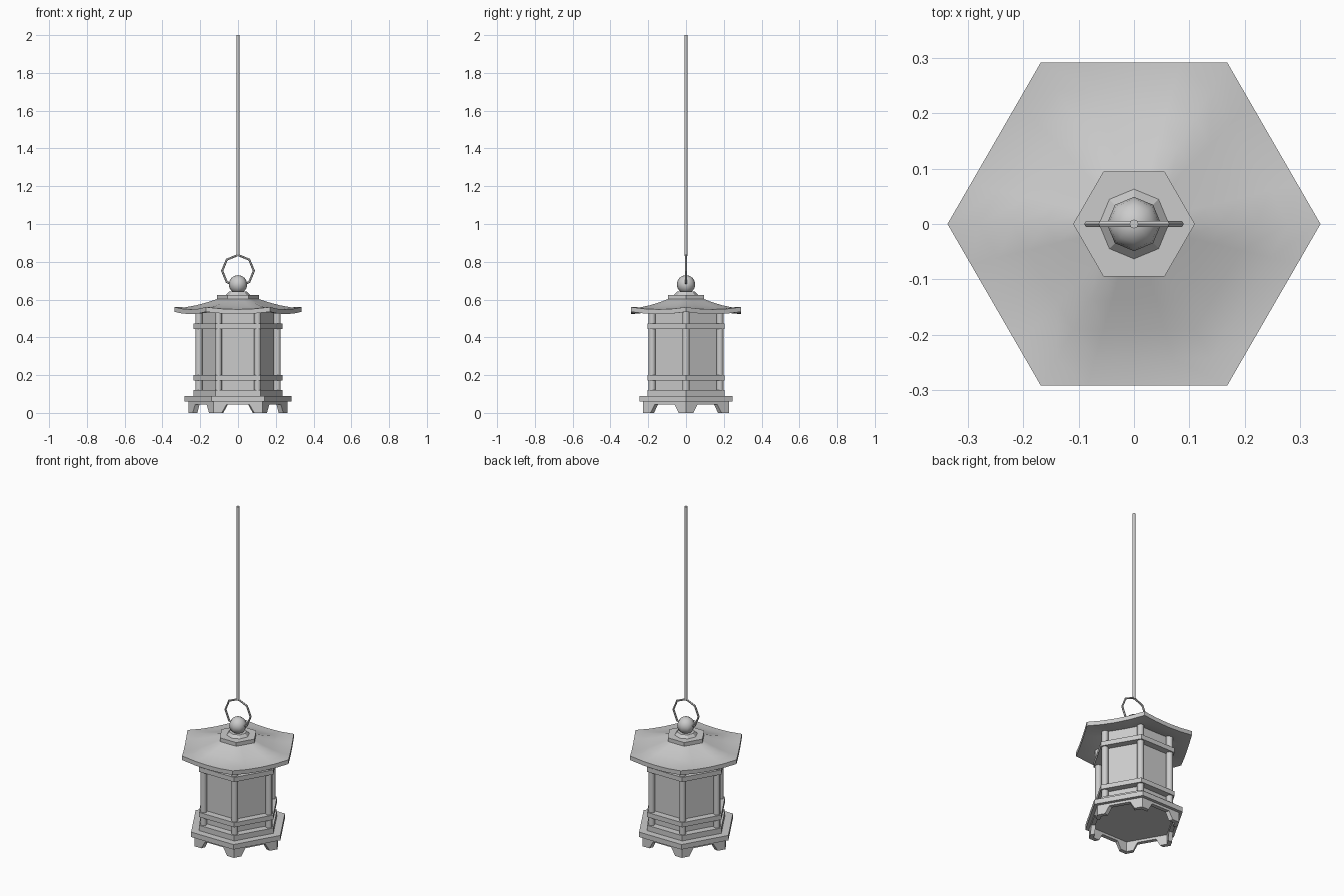
import bpy, bmesh
from math import cos, sin, pi, radians
from mathutils import Vector, Matrix

if "Cube" in bpy.data.objects:
    bpy.data.objects.remove(bpy.data.objects["Cube"])

metal = bpy.data.materials.new("grey_metal")
metal.use_nodes = True
GREY = (0.6, 0.6, 0.6, 1)
metal.diffuse_color = GREY
metal.node_tree.nodes["Principled BSDF"].inputs["Base Color"].default_value = GREY


def finish(name, bm, smooth=None):
    bmesh.ops.recalc_face_normals(bm, faces=bm.faces)
    mesh = bpy.data.meshes.new(name)
    bm.to_mesh(mesh)
    bm.free()
    mesh.materials.append(metal)
    ob = bpy.data.objects.new(name, mesh)
    bpy.context.collection.objects.link(ob)
    if smooth:
        bpy.ops.object.select_all(action='DESELECT')
        ob.select_set(True)
        bpy.context.view_layer.objects.active = ob
        bpy.ops.object.shade_smooth_by_angle(angle=radians(smooth))
    return ob


def prism(name, sides, r0, r1, z0, z1, x=0, y=0, smooth=None):
    """Upright prism or frustum with a corner on +x."""
    bm = bmesh.new()
    rings = [[bm.verts.new((x + r * cos(2 * pi * i / sides), y + r * sin(2 * pi * i / sides), z))
              for i in range(sides)] for r, z in ((r0, z0), (r1, z1))]
    for ring in rings:
        bm.faces.new(ring)
    for i in range(sides):
        j = (i + 1) % sides
        bm.faces.new((rings[0][i], rings[0][j], rings[1][j], rings[1][i]))
    return finish(name, bm, smooth)


def corner(r, i, z=0):
    return Vector((r * cos(i * pi / 3), r * sin(i * pi / 3), z))


# Base, plinth, walls and rails
prism("base_slab", 6, 0.283, 0.283, 0.06, 0.09)
prism("plinth", 6, 0.236, 0.236, 0.09, 0.122)
prism("wall_panels", 6, 0.19, 0.19, 0.12, 0.555)
prism("lower_rail", 6, 0.236, 0.236, 0.172, 0.2)
prism("upper_rail", 6, 0.236, 0.236, 0.445, 0.473)

# Corner posts
for i in range(6):
    p = corner(0.207, i)
    prism(f"post_{i + 1}", 8, 0.019, 0.019, 0.09, 0.55, p.x, p.y, smooth=50)

# Footed apron: one cut-out board on each side
bm = bmesh.new()
OUTER, INNER = 0.262, 0.235
profile = [(0, 0.06), (0, 0), (0.17, 0), (0.27, 0.045),
           (0.73, 0.045), (0.83, 0), (1, 0), (1, 0.06)]
for i in range(6):
    loops = []
    for r in (OUTER, INNER):
        a, b = corner(r, i), corner(r, i + 1)
        loops.append([bm.verts.new(a.lerp(b, t) + Vector((0, 0, z))) for t, z in profile])
    for loop in loops:
        bm.faces.new(loop)
    for k in range(1, len(profile) - 2):
        bm.faces.new((loops[0][k], loops[0][k + 1], loops[1][k + 1], loops[1][k]))
bmesh.ops.remove_doubles(bm, verts=bm.verts, dist=0.0005)
finish("footed_apron", bm)

# Flared roof with lifted corners
bm = bmesh.new()
slope = [(0.1, 0.606, 0), (0.16, 0.586, 0.001), (0.22, 0.57, 0.003),
         (0.28, 0.559, 0.007), (0.337, 0.56, 0.012)]
THICK = 0.025
stations = slope + [(r, z - THICK, sag) for r, z, sag in reversed(slope)]
rings = []
for r, z, sag in stations:
    ring = []
    for i in range(6):
        for t in (0, 0.25, 0.5, 0.75):
            p = corner(r, i, z).lerp(corner(r, i + 1, z), t)
            p.z -= sag * 4 * t * (1 - t)
            ring.append(bm.verts.new(p))
    rings.append(ring)
for lo, hi in zip(rings, rings[1:] + rings[:1]):
    for k in range(len(lo)):
        n = (k + 1) % len(lo)
        bm.faces.new((lo[k], lo[n], hi[n], hi[k]))
finish("roof", bm, smooth=35)

# Cap, collar and ball finial
prism("roof_cap", 6, 0.11, 0.11, 0.59, 0.625)
prism("finial_collar", 8, 0.063, 0.048, 0.625, 0.642)
bm = bmesh.new()
bmesh.ops.create_uvsphere(bm, u_segments=8, v_segments=8, radius=0.049,
                          matrix=Matrix.Translation((0, 0, 0.68)))
finish("finial_ball", bm, smooth=60)

# Hanging ring and rod
bpy.ops.mesh.primitive_torus_add(major_segments=8, minor_segments=6, major_radius=0.084,
                                 minor_radius=0.006, location=(0, 0, 0.752),
                                 rotation=(pi / 2, 0, 0))
ring = bpy.context.object
ring.name = "hanging_ring"
ring.data.materials.append(metal)
prism("hanging_rod", 8, 0.008, 0.008, 0.83, 2.0, smooth=50)
